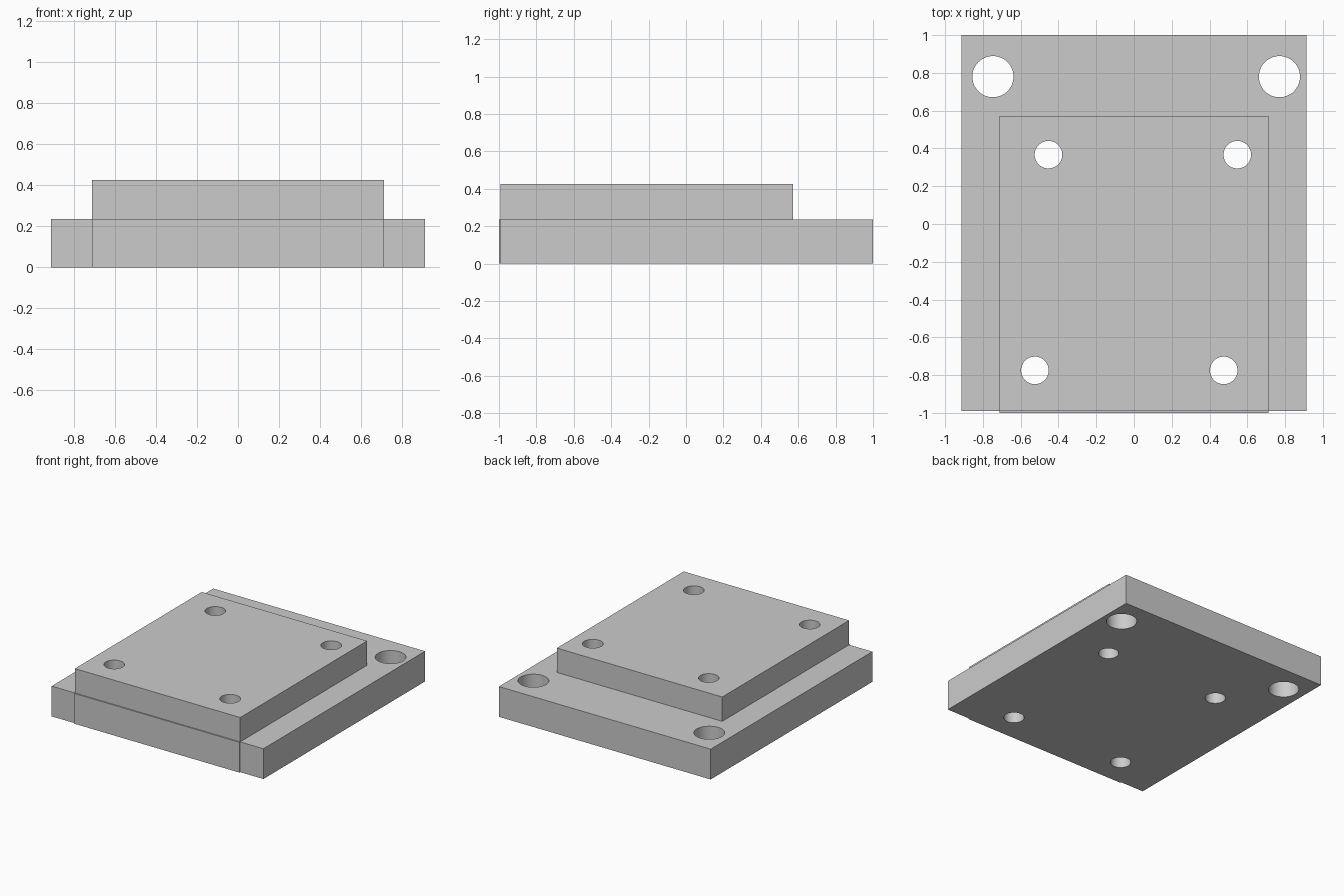
import bpy
import bmesh
from mathutils import Matrix, Vector

if "Cube" in bpy.data.objects:
    bpy.data.objects.remove(bpy.data.objects["Cube"])

# Single grey material
grey = bpy.data.materials.new("plain_grey")
grey.use_nodes = True
colour = (0.6, 0.6, 0.6, 1)
grey.diffuse_color = colour
grey.node_tree.nodes["Principled BSDF"].inputs["Base Color"].default_value = colour

PLATE_TOP, BLOCK_TOP = 0.236, 0.426
FRONT, LIP_FRONT = -0.991, -1.0


def make_object(name, bm):
    mesh = bpy.data.meshes.new(name)
    bm.to_mesh(mesh)
    bm.free()
    mesh.materials.append(grey)
    obj = bpy.data.objects.new(name, mesh)
    bpy.context.collection.objects.link(obj)
    return obj


def box(name, low, high):
    low, high = Vector(low), Vector(high)
    bm = bmesh.new()
    place = Matrix.Translation((low + high) / 2) @ Matrix.Diagonal((*(high - low), 1))
    bmesh.ops.create_cube(bm, size=1, matrix=place)
    return make_object(name, bm)


# Base plate, raised block and the thin lip on the front face
plate = box("base_plate", (-0.913, FRONT, 0), (0.913, 1, PLATE_TOP))
block = box("raised_block", (-0.713, FRONT, PLATE_TOP), (0.713, 0.572, BLOCK_TOP))
box("front_lip", (-0.713, LIP_FRONT, 0), (0.713, FRONT, PLATE_TOP))

# Through holes: two large at the back, four small through the block
holes = [(x, 0.78, 0.109) for x in (-0.747, 0.77)]
holes += [(x, 0.367, 0.073) for x in (-0.453, 0.547)]
holes += [(x, -0.775, 0.073) for x in (-0.525, 0.475)]
bm = bmesh.new()
for x, y, radius in holes:
    bmesh.ops.create_cone(bm, cap_ends=True, segments=48, radius1=radius,
                          radius2=radius, depth=2, matrix=Matrix.Translation((x, y, 0)))
cutter = make_object("hole_cutter", bm)
cutter.hide_render = True

for part in (plate, block):
    cut = part.modifiers.new("holes", "BOOLEAN")
    cut.operation = "DIFFERENCE"
    cut.solver = "EXACT"
    cut.object = cutter
    bpy.ops.object.select_all(action="DESELECT")
    part.select_set(True)
    bpy.context.view_layer.objects.active = part
    bpy.ops.object.modifier_apply(modifier=cut.name)
    bpy.ops.object.shade_smooth_by_angle()

bpy.data.objects.remove(cutter)
